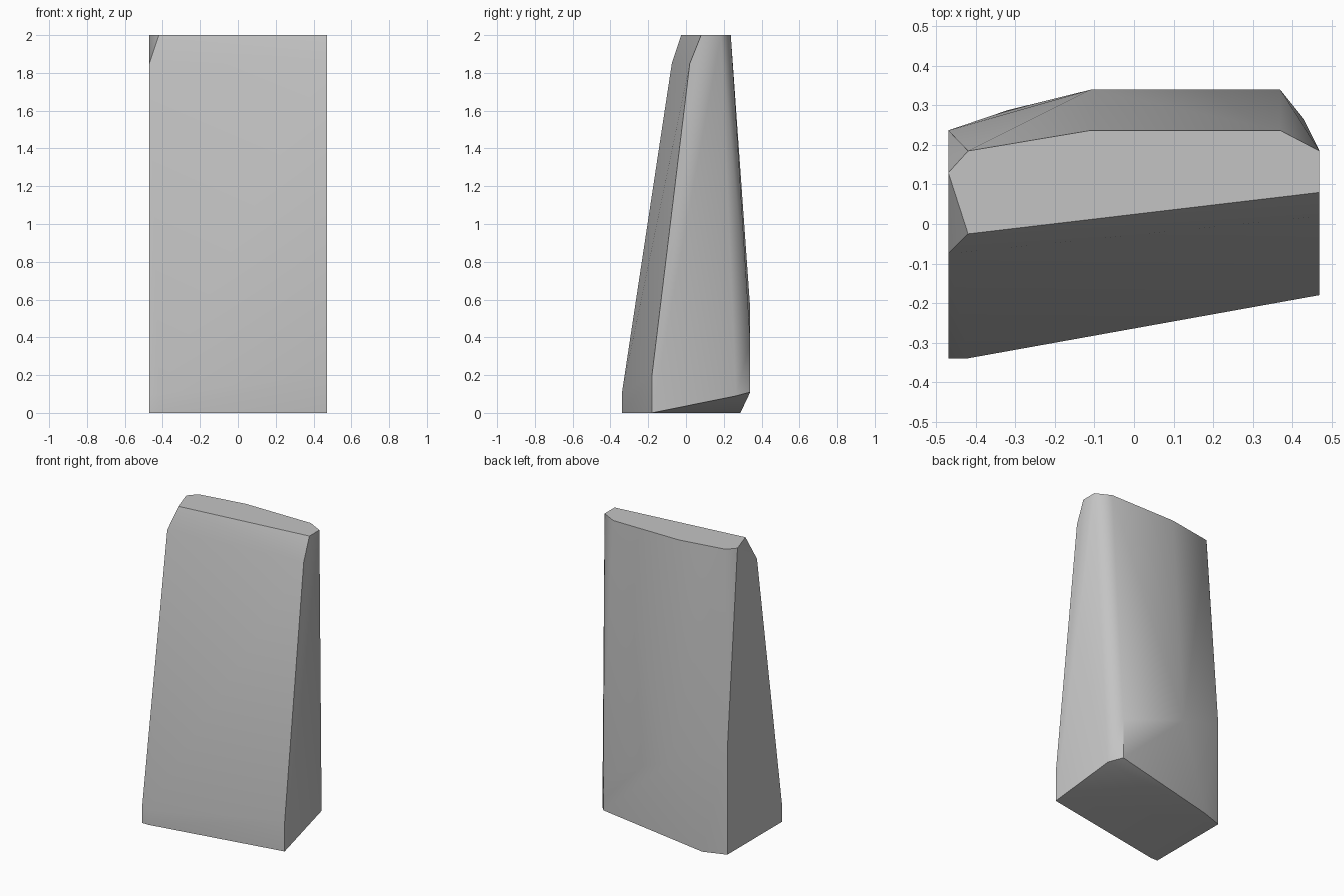
import bpy
import bmesh
import math

# Remove the default cube
cube = bpy.data.objects.get("Cube")
if cube:
    bpy.data.objects.remove(cube, do_unlink=True)

# One plain grey stone colour
stone = bpy.data.materials.new("stone grey")
stone.use_nodes = True
grey = (0.55, 0.55, 0.55, 1.0)
stone.diffuse_color = grey
stone.node_tree.nodes["Principled BSDF"].inputs["Base Color"].default_value = grey


def convex_block(name, corner_groups, material, smooth_angle):
    """Wrap a faceted convex solid around groups of corner points."""
    bm = bmesh.new()
    for group in corner_groups:
        for corner in group:
            bm.verts.new(corner)
    hull = bmesh.ops.convex_hull(bm, input=bm.verts)
    unused = [v for v in hull["geom_interior"] if isinstance(v, bmesh.types.BMVert)]
    bmesh.ops.delete(bm, geom=unused, context="VERTS")
    bmesh.ops.dissolve_limit(bm, angle_limit=math.radians(0.5),
                             verts=bm.verts, edges=bm.edges)
    bmesh.ops.recalc_face_normals(bm, faces=bm.faces)
    mesh = bpy.data.meshes.new(name)
    bm.to_mesh(mesh)
    bm.free()
    mesh.materials.append(material)
    block = bpy.data.objects.new(name, mesh)
    bpy.context.collection.objects.link(block)
    bpy.ops.object.select_all(action="DESELECT")
    block.select_set(True)
    bpy.context.view_layer.objects.active = block
    bpy.ops.object.shade_smooth_by_angle(angle=math.radians(smooth_angle))
    return block


side = 0.47   # half width
top = 2.0

# Flat top outline
top_corners = [(x, y, top) for x, y in (
    (-0.42, -0.025), (side, 0.08), (side, 0.185), (0.37, 0.237),
    (-0.11, 0.237), (-0.42, 0.185), (-side, 0.13))]

# Leaning front face: bevel line under the top, then the upright foot
front_corners = [
    (-side, -0.075, 1.85), (side, 0.02, 1.85),
    (-side, -0.34, 0.1), (-0.42, -0.34, 0.1), (side, -0.18, 0.2),
    (-side, -0.34, 0), (-0.42, -0.34, 0), (side, -0.18, 0)]

# Bulging back with its lifted lower corner
back_corners = [
    (-side, 0.237, 0.7), (-side, 0.237, 0), (-0.32, 0.288, 0),
    (-0.11, 0.34, 0.55), (0.37, 0.34, 0.38), (0.37, 0.34, 0.11),
    (0.43, 0.265, 0.09)]

convex_block("standing_stone", (top_corners, front_corners, back_corners), stone, 40)
